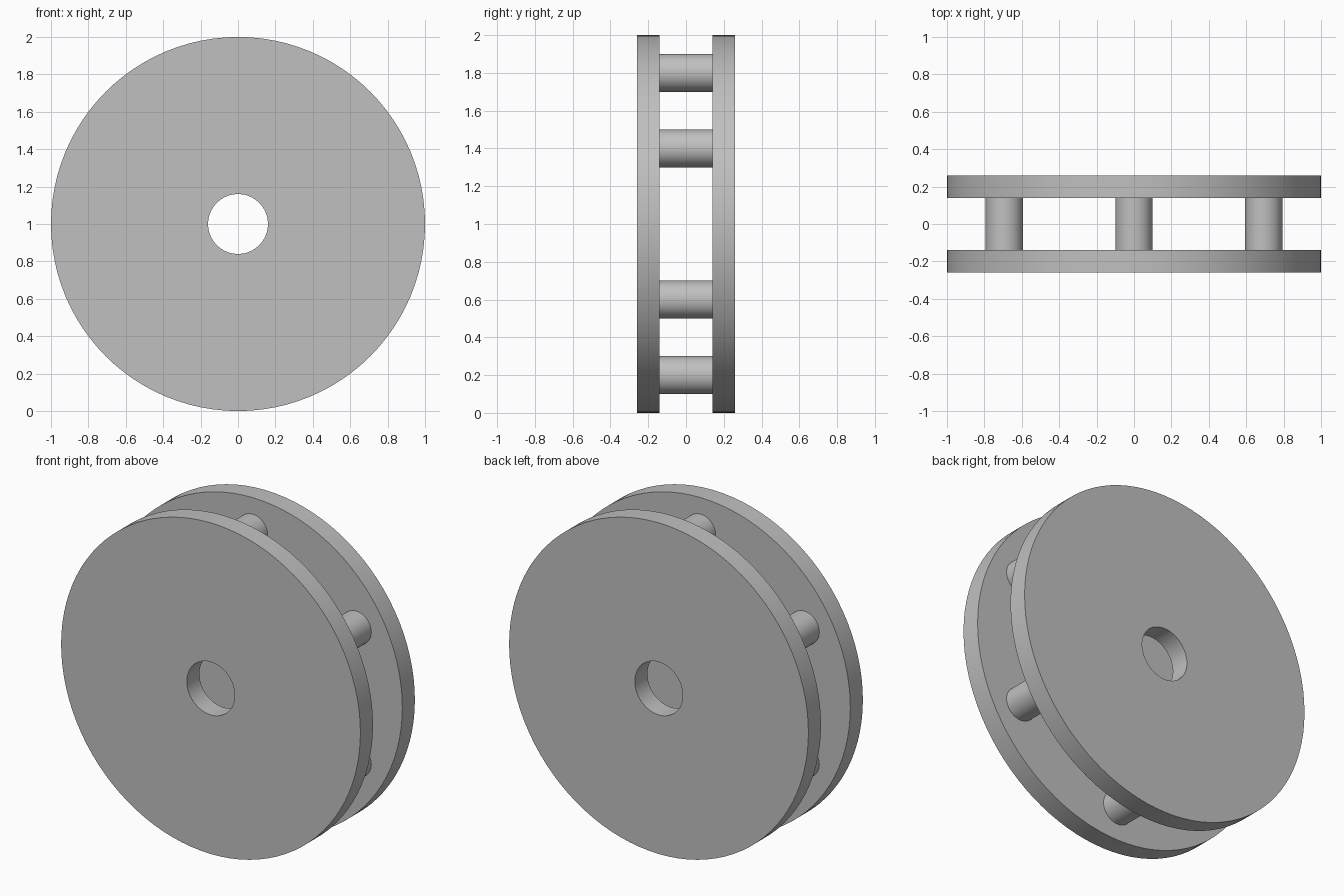
import bpy, bmesh, math
from mathutils import Matrix

cube = bpy.data.objects.get("Cube")
if cube:
    bpy.data.objects.remove(cube, do_unlink=True)

GREY = (0.527, 0.527, 0.527, 1)
DISC_RADIUS, HOLE_RADIUS = 1.0, 0.16
INNER_Y, OUTER_Y = 0.14, 0.26
PIN_RADIUS, PIN_RING = 0.1, 0.8

grey = bpy.data.materials.new("plain grey")
grey.use_nodes = True
grey.diffuse_color = GREY
grey.node_tree.nodes["Principled BSDF"].inputs["Base Color"].default_value = GREY


def add_part(name, bm, location):
    """Turn a bmesh into a smooth-sided object with sharp rims."""
    bmesh.ops.recalc_face_normals(bm, faces=bm.faces)
    mesh = bpy.data.meshes.new(name)
    bm.to_mesh(mesh)
    bm.free()
    mesh.materials.append(grey)
    obj = bpy.data.objects.new(name, mesh)
    bpy.context.collection.objects.link(obj)
    obj.location = location
    bpy.ops.object.select_all(action='DESELECT')
    obj.select_set(True)
    bpy.context.view_layer.objects.active = obj
    bpy.ops.object.shade_smooth_by_angle(angle=math.radians(30))


def disc(name, y):
    """Round plate with a centre hole, spun from its rectangular section."""
    half = (OUTER_Y - INNER_Y) / 2
    bm = bmesh.new()
    section = [bm.verts.new((r, d, 0)) for r, d in (
        (HOLE_RADIUS, -half), (DISC_RADIUS, -half),
        (DISC_RADIUS, half), (HOLE_RADIUS, half))]
    edges = [bm.edges.new((section[i - 1], section[i])) for i in range(4)]
    bmesh.ops.spin(bm, geom=section + edges, cent=(0, 0, 0), axis=(0, 1, 0),
                   angle=math.tau, steps=96, use_merge=True)
    bmesh.ops.remove_doubles(bm, verts=bm.verts, dist=0.0001)
    add_part(name, bm, (0, y, 1))


def pin(name, angle):
    """Round spacer joining the inner faces of the two discs."""
    bm = bmesh.new()
    bmesh.ops.create_cone(bm, cap_ends=True, segments=48, radius1=PIN_RADIUS,
                          radius2=PIN_RADIUS, depth=2 * INNER_Y,
                          matrix=Matrix.Rotation(math.pi / 2, 4, 'X'))
    add_part(name, bm, (PIN_RING * math.cos(angle), 0,
                        1 + PIN_RING * math.sin(angle)))


# Two matching discs
centre_y = (INNER_Y + OUTER_Y) / 2
disc("front_disc", -centre_y)
disc("back_disc", centre_y)

# Ring of six spacer pins, one at the very top
for i in range(6):
    pin(f"spacer_pin_{i + 1}", math.radians(30 + 60 * i))
